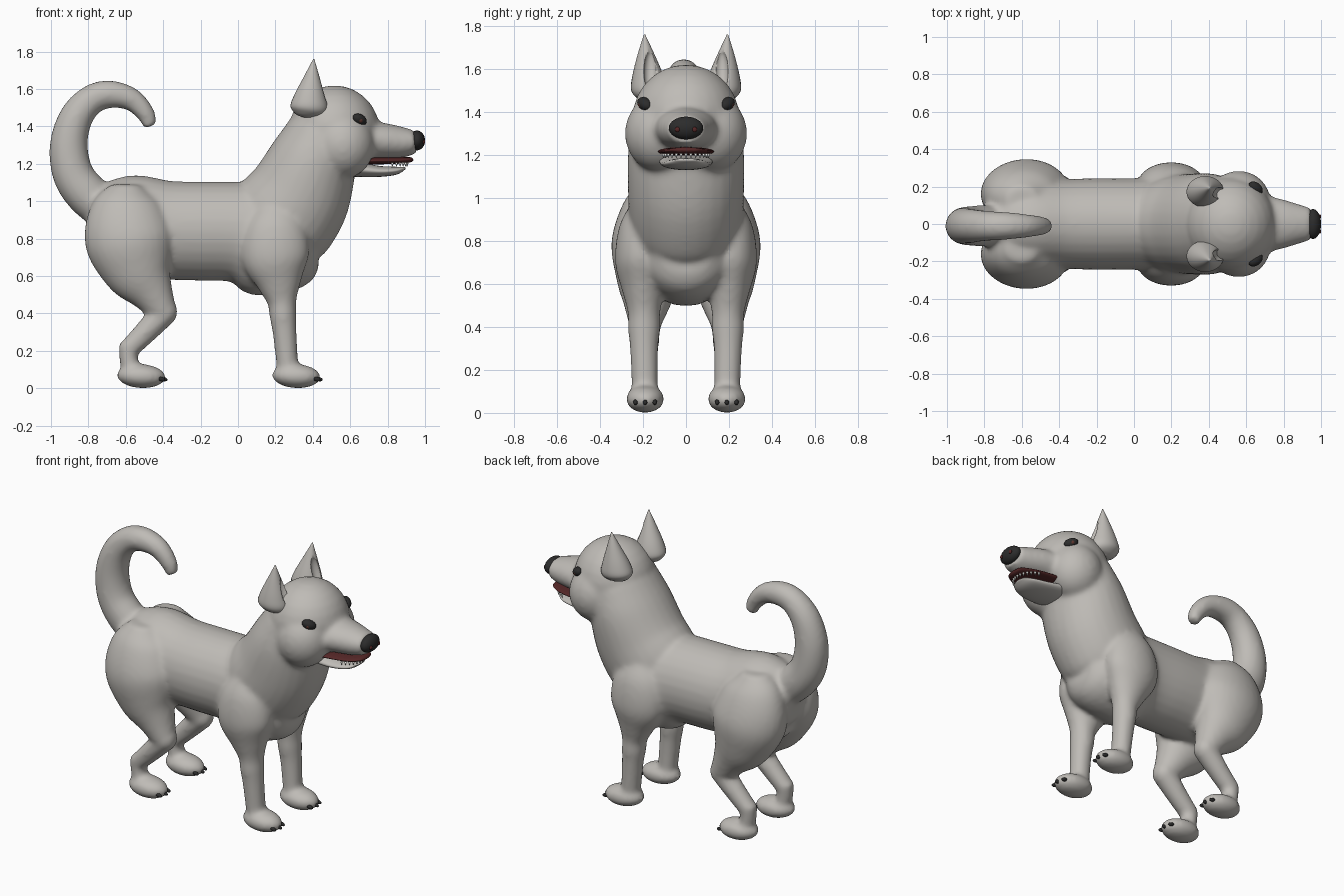
import bpy, bmesh, math
from mathutils import Vector, Matrix

cube = bpy.data.objects.get("Cube")
if cube:
    bpy.data.objects.remove(cube)


def material(name, r, g, b):
    m = bpy.data.materials.new(name)
    m.use_nodes = True
    m.diffuse_color = (r, g, b, 1)
    bsdf = m.node_tree.nodes["Principled BSDF"]
    bsdf.inputs["Base Color"].default_value = (r, g, b, 1)
    bsdf.inputs["Roughness"].default_value = 0.7
    return m


FUR = material("warm grey fur", 0.52, 0.50, 0.47)
BLACK = material("soft black", 0.025, 0.025, 0.025)
MOUTH = material("dark red mouth", 0.09, 0.02, 0.02)
WHITE = material("tooth white", 0.8, 0.8, 0.76)
BROWN = material("brown iris", 0.12, 0.04, 0.03)


def loft(bm, stations, sides=28, steps=5):
    """Elliptical tube through (x, y, z, half depth, half width)."""
    pts = [Vector(s) for s in stations]
    pts = [2 * pts[0] - pts[1]] + pts + [2 * pts[-1] - pts[-2]]
    path = []
    for p0, p1, p2, p3 in zip(pts, pts[1:], pts[2:], pts[3:]):
        for k in range(steps):
            t = k / steps
            path.append(0.5 * (2 * p1 + (p2 - p0) * t + (2 * p0 - 5 * p1 + 4 * p2 - p3) * t * t
                               + (3 * p1 - p0 - 3 * p2 + p3) * t ** 3))
    path.append(pts[-2])
    rings, faces = [], []
    for i, p in enumerate(path):
        d = path[min(i + 1, len(path) - 1)] - path[max(i - 1, 0)]
        n = Vector((-d[2], 0, d[0])).normalized()
        ring = []
        for k in range(sides):
            a = math.tau * k / sides
            ring.append(bm.verts.new(Vector(p[:3]) + n * max(p[3], 0.003) * math.cos(a)
                                     + Vector((0, 1, 0)) * max(p[4], 0.003) * math.sin(a)))
        rings.append(ring)
    for r, s in zip(rings, rings[1:]):
        for k in range(sides):
            j = (k + 1) % sides
            faces.append(bm.faces.new((r[k], r[j], s[j], s[k])))
    faces += [bm.faces.new(rings[0]), bm.faces.new(rings[-1])]
    bmesh.ops.recalc_face_normals(bm, faces=faces)


def blob(bm, loc, size, tilt=0, yaw=0, seg=28):
    m = (Matrix.Translation(loc) @ Matrix.Rotation(yaw, 4, 'Z') @ Matrix.Rotation(tilt, 4, 'Y')
         @ Matrix.Diagonal((*size, 1)))
    bmesh.ops.create_uvsphere(bm, u_segments=seg, v_segments=seg // 2, radius=1, matrix=m)


def finish(name, bm, mat):
    me = bpy.data.meshes.new(name)
    bm.to_mesh(me)
    bm.free()
    me.materials.append(mat)
    ob = bpy.data.objects.new(name, me)
    bpy.context.collection.objects.link(ob)
    me.shade_smooth()
    return ob


def blob_object(name, mat, *args, **kw):
    bm = bmesh.new()
    blob(bm, *args, **kw)
    return finish(name, bm, mat)


def loft_object(name, mat, stations):
    bm = bmesh.new()
    loft(bm, stations)
    return finish(name, bm, mat)


# Body: overlapping masses fused into one smooth skin
body = bmesh.new()
loft(body, [(-.80, 0, .86, .10, .08), (-.74, 0, .87, .21, .17), (-.58, 0, .865, .275, .23),
            (-.38, 0, .845, .265, .24), (-.2, 0, .84, .265, .245), (0, 0, .835, .27, .245),
            (.15, 0, .80, .31, .26), (.3, 0, .77, .25, .23), (.4, 0, .79, .14, .15)])
# Neck and skull
loft(body, [(.16, 0, .78, .24, .22), (.22, 0, .88, .29, .26), (.32, 0, 1.02, .28, .27),
            (.40, 0, 1.21, .24, .27), (.46, 0, 1.36, .2, .24)])
blob(body, (.515, 0, 1.37), (.245, .25, .25))
# Snout
loft(body, [(.58, 0, 1.31, .10, .16), (.74, 0, 1.322, .10, .145),
            (.87, 0, 1.315, .085, .11), (.95, 0, 1.317, .062, .085)])
# Curled tail
T = -.01
loft(body, [(-.66, T, .91, .10, .10), (-.79, T, 1.02, .115, .11), (-.88, T, 1.14, .11, .105),
            (-.905, T, 1.3, .102, .098), (-.865, T, 1.45, .09, .09), (-.78, T, 1.545, .08, .08),
            (-.68, T, 1.572, .074, .074), (-.57, T, 1.545, .062, .062),
            (-.495, T, 1.47, .05, .05), (-.468, T, 1.40, .037, .037)])
for s in (-1, 1):
    # Cheek
    blob(body, (.56, s * .12, 1.30), (.17, .165, .18))
    # Shoulder and front leg
    loft(body, [(.2, s * .17, 1.0, .08, .07), (.2, s * .2, .87, .16, .11), (.2, s * .21, .7, .18, .12),
                (.22, s * .2, .56, .12, .095), (.235, s * .195, .46, .078, .075),
                (.24, s * .195, .39, .072, .075), (.25, s * .195, .29, .064, .066),
                (.268, s * .19, .08, .058, .06)])
    # Haunch and thigh
    loft(body, [(-.6, s * .13, 1.09, .08, .07), (-.6, s * .15, .98, .19, .14),
                (-.58, s * .165, .8, .24, .182), (-.53, s * .175, .63, .19, .15),
                (-.46, s * .18, .51, .12, .11), (-.40, s * .19, .41, .075, .075)])
    blob(body, (-.40, s * .19, .41), (.078, .075, .08))
    # Shank and hock
    loft(body, [(-.39, s * .19, .41, .072, .072), (-.48, s * .19, .315, .064, .064),
                (-.59, s * .19, .205, .054, .056)])
    loft(body, [(-.585, s * .19, .24, .054, .055), (-.585, s * .19, .16, .05, .052),
                (-.565, s * .19, .07, .055, .055)])
    # Paws
    for x in (.312, -.517):
        blob(body, (x, s * .19, .065), (.132, .09, .065), tilt=.05)
skin = finish("body", body, FUR)
remesh = skin.modifiers.new("fuse", 'REMESH')
remesh.mode = 'VOXEL'
remesh.voxel_size = 0.014
remesh.use_smooth_shade = True
relax = skin.modifiers.new("relax", 'SMOOTH')
relax.factor = 0.5
relax.iterations = 12

# Lower jaw, mouth and nose
loft_object("lower_jaw", FUR, [(.54, 0, 1.19, .05, .11), (.64, 0, 1.172, .042, .125),
                               (.75, 0, 1.16, .03, .115), (.84, 0, 1.163, .022, .09),
                               (.885, 0, 1.175, .01, .05), (.895, 0, 1.18, .003, .01)])
loft_object("mouth_lining", MOUTH, [(.64, 0, 1.213, .02, .135), (.74, 0, 1.217, .02, .128),
                                    (.85, 0, 1.218, .018, .105), (.92, 0, 1.222, .014, .065),
                                    (.937, 0, 1.223, .004, .02)])
blob_object("nose", BLACK, (.957, 0, 1.325), (.043, .08, .053))

teeth = bmesh.new()
for i in range(-6, 7):
    a = i * .21
    m = Matrix.Translation((.79 + .115 * math.cos(a), .11 * math.sin(a), 1.196)) @ Matrix.Rotation(math.pi, 4, 'X')
    bmesh.ops.create_cone(teeth, cap_ends=True, segments=8, radius1=.008, radius2=.001, depth=.022, matrix=m)
finish("teeth", teeth, WHITE)

for s, side in ((-1, "right"), (1, "left")):
    blob_object(side + "_nostril", MOUTH, (.993, s * .04, 1.318), (.008, .012, .012), seg=16)

    # Ear with a shallow front hollow
    ear = loft_object(side + "_ear", FUR, [(.375, s * .165, 1.448, .03, .03), (.376, s * .168, 1.465, .075, .06),
                                           (.38, s * .172, 1.5, .1, .083), (.385, s * .176, 1.56, .085, .075),
                                           (.395, s * .185, 1.66, .044, .042), (.405, s * .193, 1.76, .003, .003)])
    hollow = blob_object(side + "_ear_hollow_cutter", FUR, (.462, s * .165, 1.59), (.035, .032, .1), tilt=-.3)
    hollow.hide_render = True
    hollow.hide_set(True)
    cut = ear.modifiers.new("hollow", 'BOOLEAN')
    cut.operation = 'DIFFERENCE'
    cut.object = hollow

    # Eye with iris and glint
    blob_object(side + "_eye", BLACK, (.65, s * .192, 1.437), (.045, .03, .029), tilt=.4, yaw=-s * .65, seg=20)
    blob_object(side + "_iris", BROWN, (.657, s * .209, 1.436), (.02, .012, .018), tilt=.4, yaw=-s * .65, seg=16)
    blob_object(side + "_eye_glint", WHITE, (.642, s * .222, 1.441), (.006, .004, .006), seg=12)

    # Claws
    for x, pair in ((.43, "front"), (-.40, "hind")):
        claws = bmesh.new()
        for k in (-1, 0, 1):
            blob(claws, (x - .012 * abs(k), s * .19 + k * .045, .05), (.024, .011, .012), tilt=.25, seg=12)
        finish(side + "_" + pair + "_claws", claws, BLACK)
